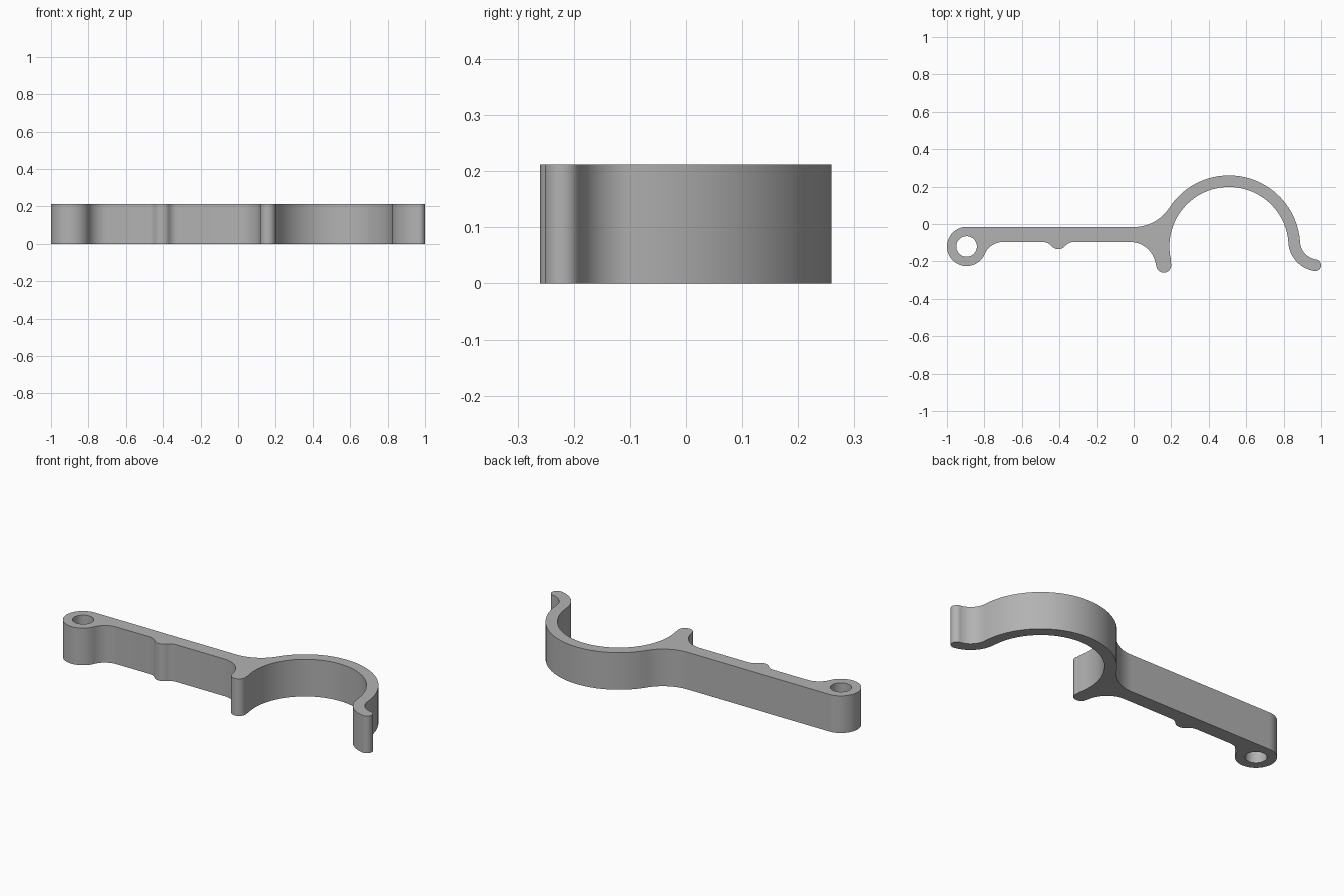
import bpy, bmesh
from math import cos, sin, radians, ceil
from mathutils import Vector

HEIGHT = 0.212

cube = bpy.data.objects.get("Cube")
if cube:
    bpy.data.objects.remove(cube, do_unlink=True)


def polar(centre, radius, angle):
    a = radians(angle)
    return Vector((centre[0] + radius * cos(a), centre[1] + radius * sin(a)))


def arc(centre, radius, start, end):
    """Points along an arc, angles in degrees; a falling angle runs clockwise."""
    steps = max(4, ceil(abs(end - start) / 5))
    return [polar(centre, radius, start + (end - start) * i / steps)
            for i in range(steps + 1)]


# Main centres of the clip outline
eye = (-0.895, -0.12)
ring = (0.508, -0.12)
inner, outer = 0.318, 0.38
lip_angle, lip_end, lip_r = 3.5, 262, 0.1
wall = outer - inner
lip = polar(ring, outer + lip_r, lip_angle)
lip_tip = polar(lip, lip_r + wall / 2, lip_end)

# Outline, counterclockwise from the top of the eye
outline = []
outline += arc(eye, 0.105, 90, 337)                              # eye
outline += arc((-0.70, -0.203), 0.107, 157, 90)                  # eye fillet
outline += arc((-0.489, -0.156), 0.06, 90, 41)                   # bump
outline += arc((-0.406, -0.084), 0.05, 221, 319)
outline += arc((-0.323, -0.156), 0.06, 139, 90)
outline += arc((-0.02, -0.235), 0.139, 90, 7)                    # short jaw
outline += arc((0.16, -0.22), 0.04, 180, 380)
outline += arc(ring, inner, 193.6, lip_angle)                    # ring inside
outline += arc(lip, lip_r + wall, 180 + lip_angle, lip_end)      # flared lip
outline += arc(lip_tip, wall / 2, lip_end, lip_end + 180)
outline += arc(lip, lip_r, lip_end, 180 + lip_angle)
outline += arc(ring, outer, lip_angle, 147)                      # ring outside
outline += arc((0, 0.21), 0.226, 327, 270)                       # ring fillet
hole = arc(eye, 0.055, 0, 360)

# Fill the outline around the hole and extrude it
bm = bmesh.new()
edges = []
for loop in (outline, hole):
    points = [p for i, p in enumerate(loop) if (p - loop[i - 1]).length > 1e-4]
    verts = [bm.verts.new((p.x, p.y, 0)) for p in points]
    edges += [bm.edges.new((verts[i - 1], v)) for i, v in enumerate(verts)]
bmesh.ops.triangle_fill(bm, use_beauty=True, use_dissolve=False, edges=edges)
caps = bm.faces[:]
result = bmesh.ops.extrude_face_region(bm, geom=caps, use_keep_orig=True)
top = [g for g in result["geom"] if isinstance(g, bmesh.types.BMVert)]
bmesh.ops.translate(bm, verts=top, vec=(0, 0, HEIGHT))
bmesh.ops.recalc_face_normals(bm, faces=bm.faces[:])

mesh = bpy.data.meshes.new("hook_clip")
bm.to_mesh(mesh)
bm.free()
clip = bpy.data.objects.new("hook_clip", mesh)
bpy.context.collection.objects.link(clip)

# Plain grey plastic
grey = bpy.data.materials.new("grey_plastic")
grey.use_nodes = True
colour = (0.45, 0.45, 0.45, 1)
grey.diffuse_color = colour
grey.node_tree.nodes["Principled BSDF"].inputs["Base Color"].default_value = colour
mesh.materials.append(grey)

# Smooth curved walls, sharp rims
bpy.ops.object.select_all(action="DESELECT")
clip.select_set(True)
bpy.context.view_layer.objects.active = clip
bpy.ops.object.shade_smooth_by_angle(angle=radians(30))
